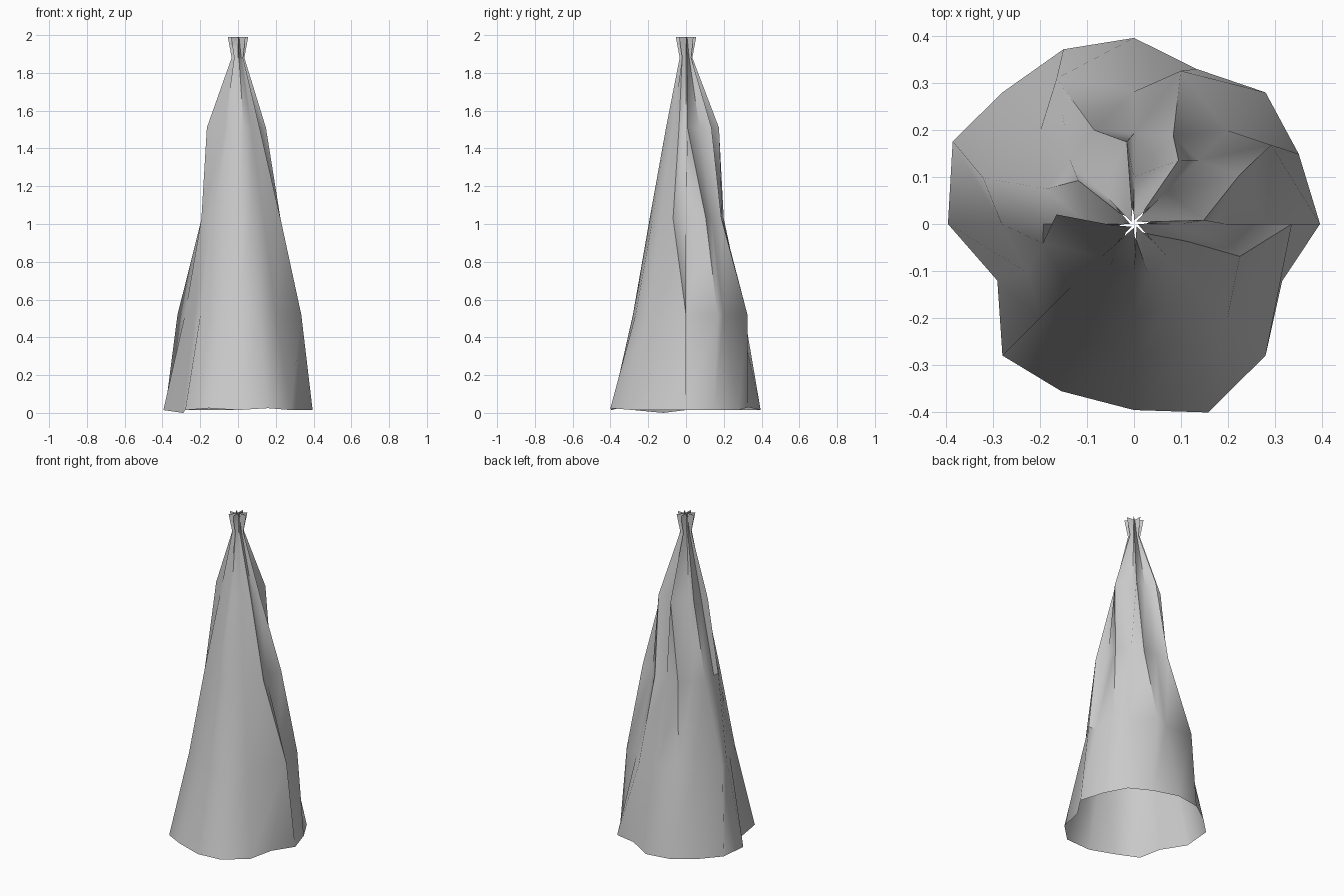
import bpy, bmesh
from math import cos, sin, radians

if "Cube" in bpy.data.objects:
    bpy.data.objects.remove(bpy.data.objects["Cube"])

# Ring heights and the straight rib radius at each height
HEIGHTS = [0.015, 0.52, 1.03, 1.51, 1.88, 1.99]
RIB_RADII = [0.395, 0.281, 0.192, 0.10, 0.024, 0.008]

# Loose cloth between ribs: (angle, radius) at the four lower rings
FOLDS = [
    [(23, .38), (30, .336), (25, .248), (3, .148)],
    [(68, .355), (73, .34), (66, .205), (55, .165)],
    [(112, .40), (118, .35), (113, .217), (95, .175)],
    [(155.5, .423), (163, .335), (158, .20), (142, .15)],
    [(202.5, .314), (204, .25), (192, .198), (173, .166)],
    [(246.5, .387), (249, .26), (247, .168), (240, .10)],
    [(291.5, .43), (293, .29), (292, .19), (286, .11)],
    [(339, .337), (360, .335), (343, .235), (342, .12)],
]
HEM = [.015, .03, .015, .02, .0, .025, .025, .015]


def point(angle, radius, z):
    a = radians(angle)
    return radius * cos(a), radius * sin(a), z


# Folded canopy cloth: ribs alternate with loose folds
bm = bmesh.new()
rings = []
for level, (z, rib_r) in enumerate(zip(HEIGHTS, RIB_RADII)):
    ring = []
    for i, fold in enumerate(FOLDS):
        ring.append(bm.verts.new(point(45 * i, rib_r, z)))
        if level < 4:
            angle, radius = fold[level]
        else:
            angle = 45 * i + (8 if level == 4 else 2)
            radius = .034 if level == 4 else .054
        ring.append(bm.verts.new(point(angle, radius, HEM[i] if level == 0 else z)))
    rings.append(ring)

for low, high in zip(rings, rings[1:]):
    for i in range(16):
        j = (i + 1) % 16
        bm.faces.new((low[i], low[j], high[j], high[i]))

mesh = bpy.data.meshes.new("folded_canopy")
bm.to_mesh(mesh)
bm.free()
canopy = bpy.data.objects.new("folded_canopy", mesh)
bpy.context.collection.objects.link(canopy)

# Soft cloth shading with crisp creases
bpy.context.view_layer.objects.active = canopy
canopy.select_set(True)
bpy.ops.object.shade_smooth_by_angle(angle=radians(60))
